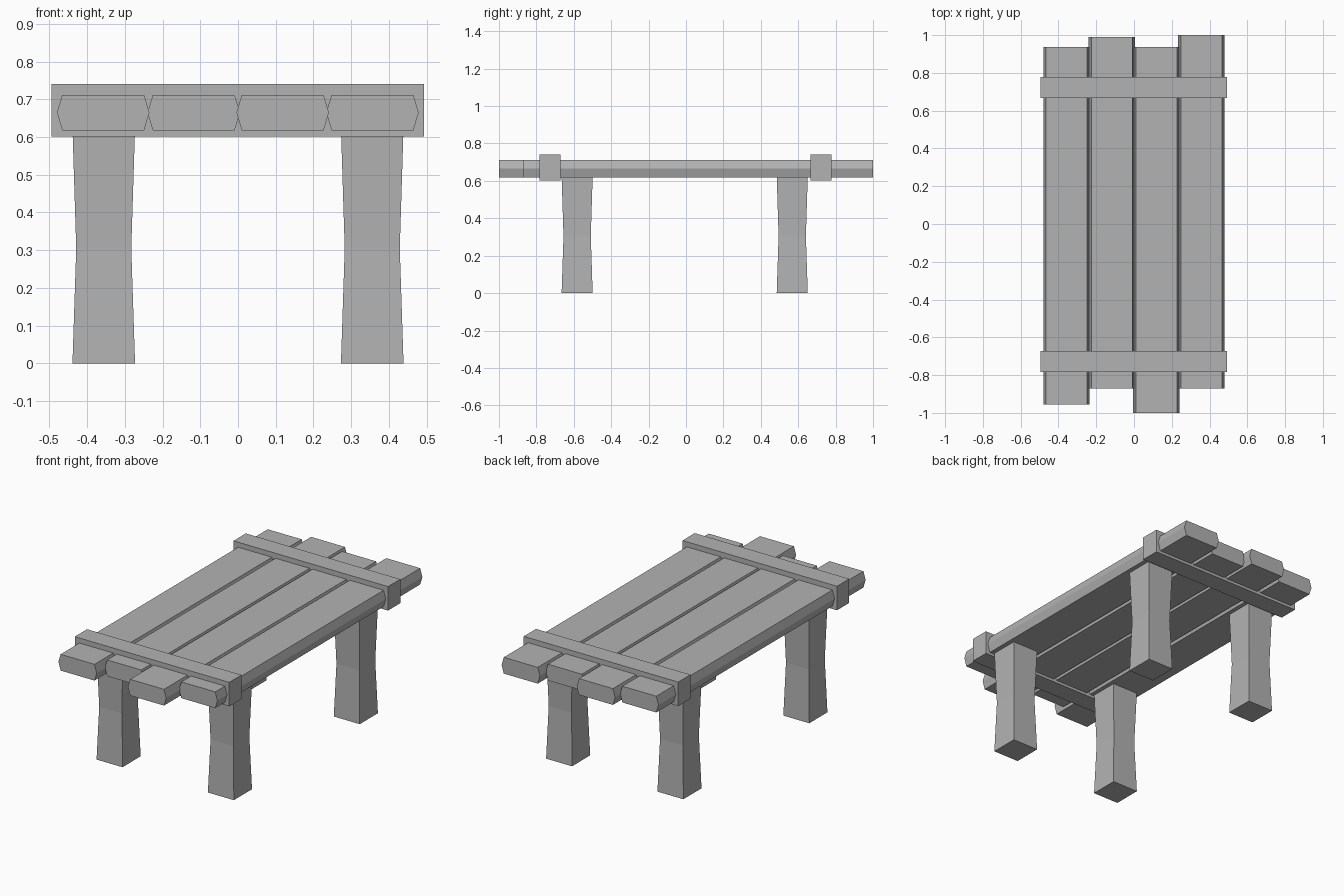
import bpy
import bmesh

cube = bpy.data.objects.get("Cube")
if cube:
    bpy.data.objects.remove(cube, do_unlink=True)

grey = bpy.data.materials.new("plain grey")
grey.use_nodes = True
colour = (0.45, 0.45, 0.45, 1)
grey.diffuse_color = colour
grey.node_tree.nodes["Principled BSDF"].inputs["Base Color"].default_value = colour


def loft(name, rings):
    """Closed solid through a list of matching cross-sections."""
    bm = bmesh.new()
    loops = [[bm.verts.new(p) for p in ring] for ring in rings]
    n = len(loops[0])
    for a, b in zip(loops, loops[1:]):
        for i in range(n):
            j = (i + 1) % n
            bm.faces.new((a[i], a[j], b[j], b[i]))
    bm.faces.new(loops[0])
    bm.faces.new(loops[-1])
    bmesh.ops.recalc_face_normals(bm, faces=bm.faces)
    mesh = bpy.data.meshes.new(name)
    bm.to_mesh(mesh)
    bm.free()
    mesh.materials.append(grey)
    obj = bpy.data.objects.new(name, mesh)
    bpy.context.collection.objects.link(obj)
    return obj


def rect(x, y, half_x, half_y, z):
    return [(x + sx * half_x, y + sy * half_y, z)
            for sx, sy in ((-1, -1), (1, -1), (1, 1), (-1, 1))]


# Table top: four planks of uneven length with pointed long edges
BOTTOM, TOP, BEVEL = 0.618, 0.712, 0.014
planks = [(-0.48, -0.955, 0.937), (-0.24, -0.872, 0.99),
          (-0.004, -1.0, 0.937), (0.234, -0.872, 1.0)]
for i, (x0, front, back) in enumerate(planks):
    x1, mid = x0 + 0.245, (BOTTOM + TOP) / 2
    outline = [(x0, mid), (x0 + BEVEL, BOTTOM), (x1 - BEVEL, BOTTOM),
               (x1, mid), (x1 - BEVEL, TOP), (x0 + BEVEL, TOP)]
    loft(f"plank_{i + 1}", [[(x, y, z) for x, z in outline] for y in (front, back)])

# Cross battens clamping the planks, and waisted legs just inside them
for end, batten_y, leg_y in (("front", -0.728, -0.582), ("back", 0.722, 0.568)):
    loft(f"{end}_batten", [rect(-0.001, batten_y, 0.494, 0.056, z) for z in (0.602, 0.741)])
    for side, sign in (("left", 1), ("right", -1)):
        loft(f"{end}_{side}_leg",
             [rect(sign * 0.356, leg_y, half, half, z)
              for z, half in ((0, 0.083), (0.305, 0.073), (0.625, 0.083))])
